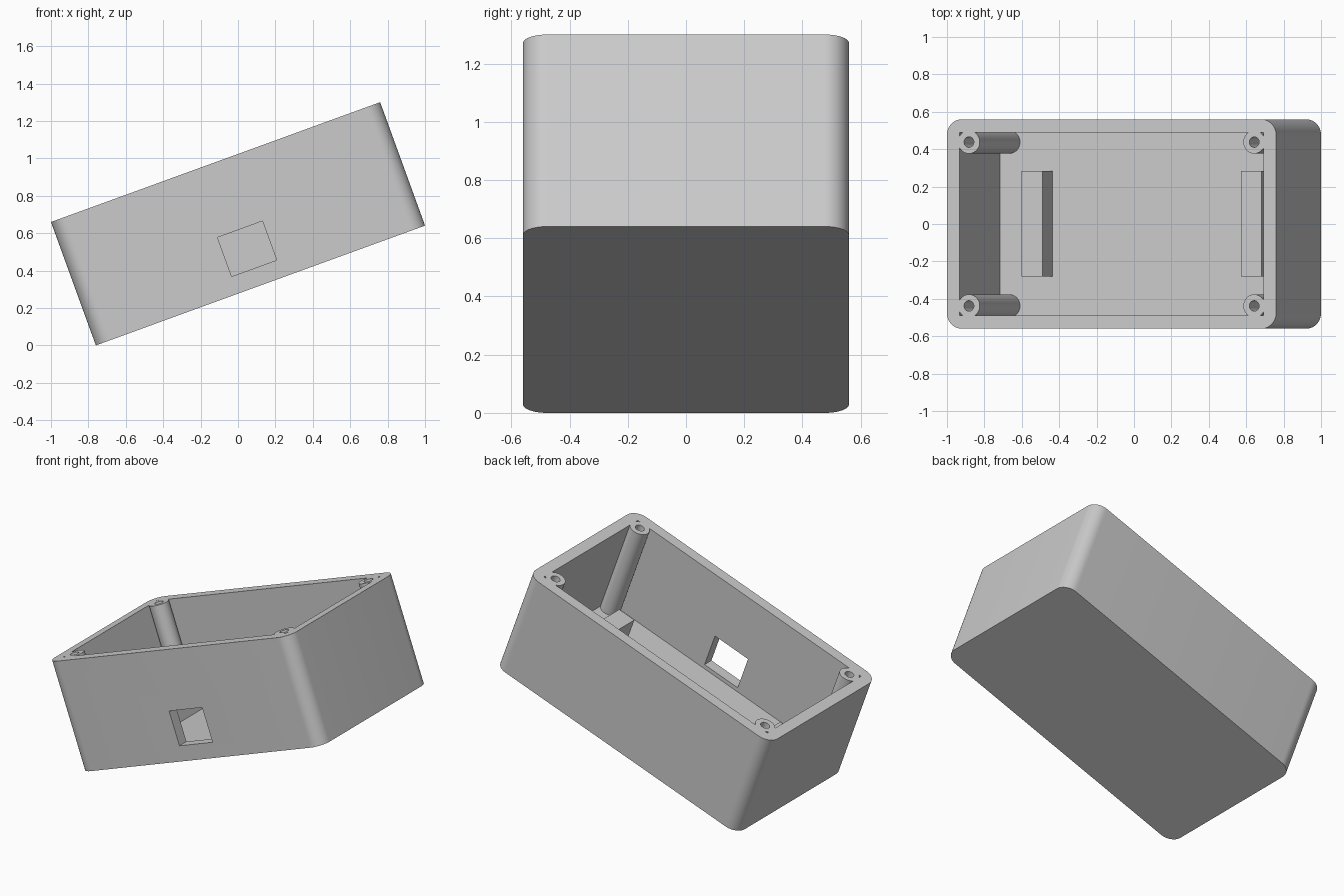
import bpy, bmesh, math
from mathutils import Matrix, Vector

cube = bpy.data.objects.get("Cube")
if cube:
    bpy.data.objects.remove(cube, do_unlink=True)

LENGTH, WIDTH, HEIGHT = 1.873, 1.12, 0.702
WALL, FLOOR, CORNER = 0.072, 0.072, 0.085
TILT = (Matrix.Translation((0, 0, 0.65))
        @ Matrix.Rotation(math.radians(-20), 4, 'Y')
        @ Matrix.Translation((0, 0, -HEIGHT / 2)))

grey = bpy.data.materials.new("light grey plastic")
grey.use_nodes = True
COLOUR = (0.6, 0.6, 0.6, 1)
grey.diffuse_color = COLOUR
grey.node_tree.nodes["Principled BSDF"].inputs["Base Color"].default_value = COLOUR


def add_object(name, bm):
    bmesh.ops.recalc_face_normals(bm, faces=bm.faces)
    mesh = bpy.data.meshes.new(name)
    bm.to_mesh(mesh)
    bm.free()
    mesh.materials.append(grey)
    obj = bpy.data.objects.new(name, mesh)
    bpy.context.collection.objects.link(obj)
    obj.matrix_world = TILT
    return obj


def box(name, low, high, corner=0):
    """Box between two corners, with optional rounded upright edges."""
    bm = bmesh.new()
    bmesh.ops.create_cube(bm, size=1)
    low, high = Vector(low), Vector(high)
    bmesh.ops.scale(bm, vec=high - low, verts=bm.verts)
    bmesh.ops.translate(bm, vec=(low + high) / 2, verts=bm.verts)
    if corner:
        upright = [e for e in bm.edges
                   if abs(e.verts[0].co.z - e.verts[1].co.z) > 0.01]
        bmesh.ops.bevel(bm, geom=upright, offset=corner, segments=12,
                        profile=0.5, affect='EDGES')
    return add_object(name, bm)


def smooth(obj):
    bpy.ops.object.select_all(action='DESELECT')
    obj.select_set(True)
    bpy.context.view_layer.objects.active = obj
    bpy.ops.object.shade_smooth_by_angle(angle=math.radians(30))


# Tilted tray with a hollow inside and a square opening in the front wall
x, y = LENGTH / 2, WIDTH / 2
shell = box("enclosure_shell", (-x, -y, 0), (x, y, HEIGHT), CORNER)
cutters = [
    box("cavity_cutter", (WALL - x, WALL - y, FLOOR), (x - WALL, y - WALL, 1)),
    box("window_cutter", (-0.128, -y - 0.1, 0.098), (0.128, -y + 0.2, 0.32)),
]
for cutter in cutters:
    mod = shell.modifiers.new(cutter.name, 'BOOLEAN')
    mod.operation, mod.solver, mod.object = 'DIFFERENCE', 'EXACT', cutter
bpy.context.view_layer.update()
evaluated = shell.evaluated_get(bpy.context.evaluated_depsgraph_get())
shell_mesh = bpy.data.meshes.new_from_object(evaluated)
shell.modifiers.clear()
shell.data = shell_mesh
for cutter in cutters:
    bpy.data.objects.remove(cutter, do_unlink=True)
smooth(shell)


def screw_post(name, px, py, radius=0.0615, hole=0.028):
    """Upright post with a blind screw hole, turned from a profile."""
    bm = bmesh.new()
    profile = [(0, FLOOR), (hole, FLOOR), (hole, HEIGHT),
               (radius, HEIGHT), (radius, FLOOR - 0.02)]
    verts = [bm.verts.new((px + r, py, z)) for r, z in profile]
    edges = [bm.edges.new(pair) for pair in zip(verts, verts[1:])]
    bmesh.ops.spin(bm, geom=verts + edges, cent=(px, py, 0), axis=(0, 0, 1),
                   angle=math.tau, steps=40)
    bmesh.ops.remove_doubles(bm, verts=bm.verts, dist=0.0005)
    post = add_object(name, bm)
    # Keep the rim and hole facing outwards
    if max(post.data.polygons, key=lambda p: p.center.z).normal.z < 0:
        post.data.flip_normals()
    smooth(post)


# Four corner posts and two support blocks on the floor
for side, sx in (("low", -1), ("high", 1)):
    for face, sy in (("front", -1), ("back", 1)):
        screw_post(f"screw_post_{side}_{face}", sx * (x - 0.125), sy * (y - 0.122))
    inner, outer = sx * 0.565, sx * 0.682
    box(f"support_block_{side}", (min(inner, outer), -0.28, FLOOR - 0.01),
        (max(inner, outer), 0.283, 0.232))
